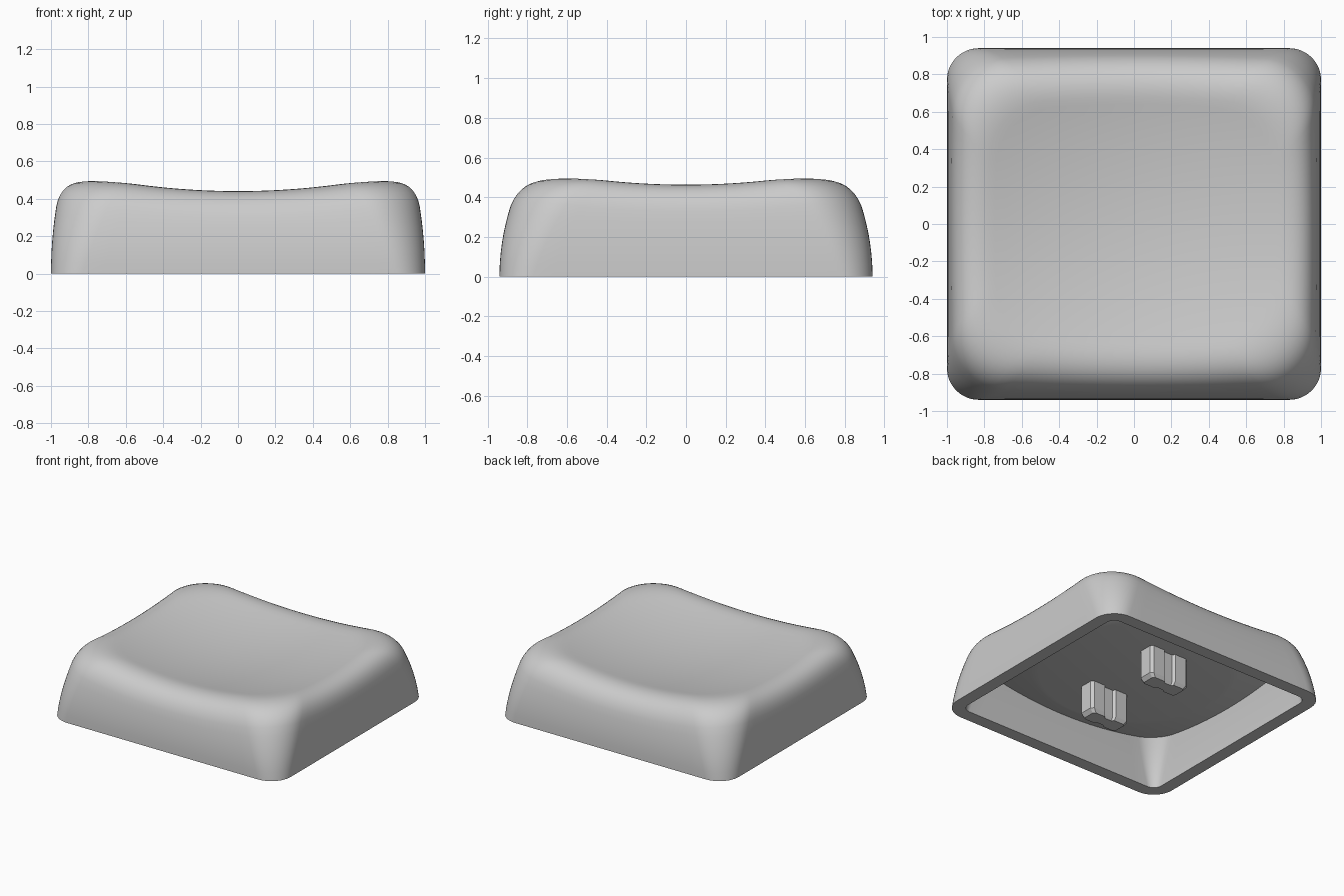
import bpy, bmesh
from math import cos, sin, pi
from mathutils import Vector

cube = bpy.data.objects.get("Cube")
if cube:
    bpy.data.objects.remove(cube)

grey = bpy.data.materials.new("light grey plastic")
grey.use_nodes = True
colour = (0.6, 0.6, 0.6, 1)
grey.diffuse_color = colour
grey.node_tree.nodes["Principled BSDF"].inputs["Base Color"].default_value = colour

ARC, SIDE = 12, 16      # points per corner and per straight side
WALL = 0.1              # wall thickness
FLAT_Z, FLAT_R = 0.25, 0.68


def dish(x, y, base=0.375):
    return base + 0.14 * (x * x + y * y)


def ceiling(x, y):
    return max(FLAT_Z, FLAT_Z + 0.14 * (x * x + y * y - FLAT_R ** 2))


def outline(i, z, inset=0.0, radius_gain=0.0):
    """Point i of the rounded rectangle of the side walls at height z."""
    hx = 1.0 - 0.22 * z * z - inset
    hy = 0.94 - 0.44 * z * z - inset
    r = max(0.17 + 0.3 * z - inset + radius_gain, 0.05)
    quarter, k = divmod(i, ARC + SIDE)
    sx, sy = [(1, 1), (-1, 1), (-1, -1), (1, -1)][quarter]
    centre = Vector((sx * (hx - r), sy * (hy - r), z))
    a = quarter * pi / 2 + min(k / ARC, 1) * pi / 2
    p = centre + Vector((r * cos(a), r * sin(a), 0))
    if k > ARC:         # along the straight side to the next corner
        t = (k - ARC) / SIDE
        if quarter % 2 == 0:
            p.x += t * -2 * sx * (hx - r)
        else:
            p.y += t * -2 * sy * (hy - r)
    return p


def meet(i, surface, inset):
    """Point i where the side wall meets a curved surface."""
    p = outline(i, 0.4, inset)
    for _ in range(6):
        p = outline(i, surface(p.x, p.y), inset)
    return p


N = 4 * (ARC + SIDE)
rings = []

# Dished top, from the middle outwards
edge = [meet(i, dish, 0) for i in range(N)]
lip = [outline(i, edge[i].z, 0.2, 0.16) for i in range(N)]
for p in lip:
    p.z = dish(p.x, p.y)
for s in range(1, 13):
    rings.append([Vector((p.x * s / 12, p.y * s / 12, dish(p.x * s / 12, p.y * s / 12)))
                  for p in lip])
# Rounded lip
low = [outline(i, edge[i].z - 0.17) for i in range(N)]
for s in range(1, 11):
    t = s / 10
    rings.append([lip[i] * (1 - t) ** 2 + edge[i] * 2 * t * (1 - t) + low[i] * t * t
                  for i in range(N)])
# Outer wall, rim and inner wall
for s in range(5, -1, -1):
    rings.append([outline(i, low[i].z * s / 6) for i in range(N)])
top_in = [meet(i, ceiling, WALL) for i in range(N)]
for s in range(7):
    rings.append([outline(i, top_in[i].z * s / 6, WALL) for i in range(N)])
# Ceiling, running in to a flat round middle
circle = [Vector((p.x, p.y, 0)).normalized() * FLAT_R for p in top_in]
for s in range(1, 7):
    ring = [top_in[i].lerp(circle[i], s / 6) for i in range(N)]
    for p in ring:
        p.z = ceiling(p.x, p.y)
    rings.append(ring)


def finish(bm, name):
    bmesh.ops.recalc_face_normals(bm, faces=bm.faces)
    mesh = bpy.data.meshes.new(name)
    bm.to_mesh(mesh)
    bm.free()
    mesh.materials.append(grey)
    obj = bpy.data.objects.new(name, mesh)
    bpy.context.collection.objects.link(obj)
    return obj


bm = bmesh.new()
loops = [[bm.verts.new(p) for p in ring] for ring in rings]
for a, b in zip(loops, loops[1:]):
    for i in range(N):
        j = (i + 1) % N
        bm.faces.new((a[i], a[j], b[j], b[i]))
middle = bm.verts.new((0, 0, dish(0, 0)))
for i in range(N):
    bm.faces.new((middle, loops[0][i], loops[0][(i + 1) % N]))
bm.faces.new(loops[-1])
cap = finish(bm, "cap_shell")
bpy.ops.object.select_all(action='DESELECT')
cap.select_set(True)
bpy.context.view_layer.objects.active = cap
bpy.ops.object.shade_smooth_by_angle(angle=0.6)

# Two mounting pegs with a shallow groove on each long face
quarter = [(0.17, 0.05), (0.15, 0.07), (0.05, 0.07), (0.035, 0.05)]
half = quarter + [(-x, y) for x, y in reversed(quarter)]
section = half + [(-x, -y) for x, y in half]
for side, name in ((1, "back_peg"), (-1, "front_peg")):
    bm = bmesh.new()
    levels = [(0.0, 0.85), (0.03, 1.0), (FLAT_Z + 0.02, 1.0)]
    loops = [[bm.verts.new((x * k, y * k + side * 0.33, z)) for x, y in section]
             for z, k in levels]
    for a, b in zip(loops, loops[1:]):
        for i in range(len(a)):
            j = (i + 1) % len(a)
            bm.faces.new((a[i], a[j], b[j], b[i]))
    bm.faces.new(loops[0])
    bm.faces.new(loops[-1])
    finish(bm, name)
